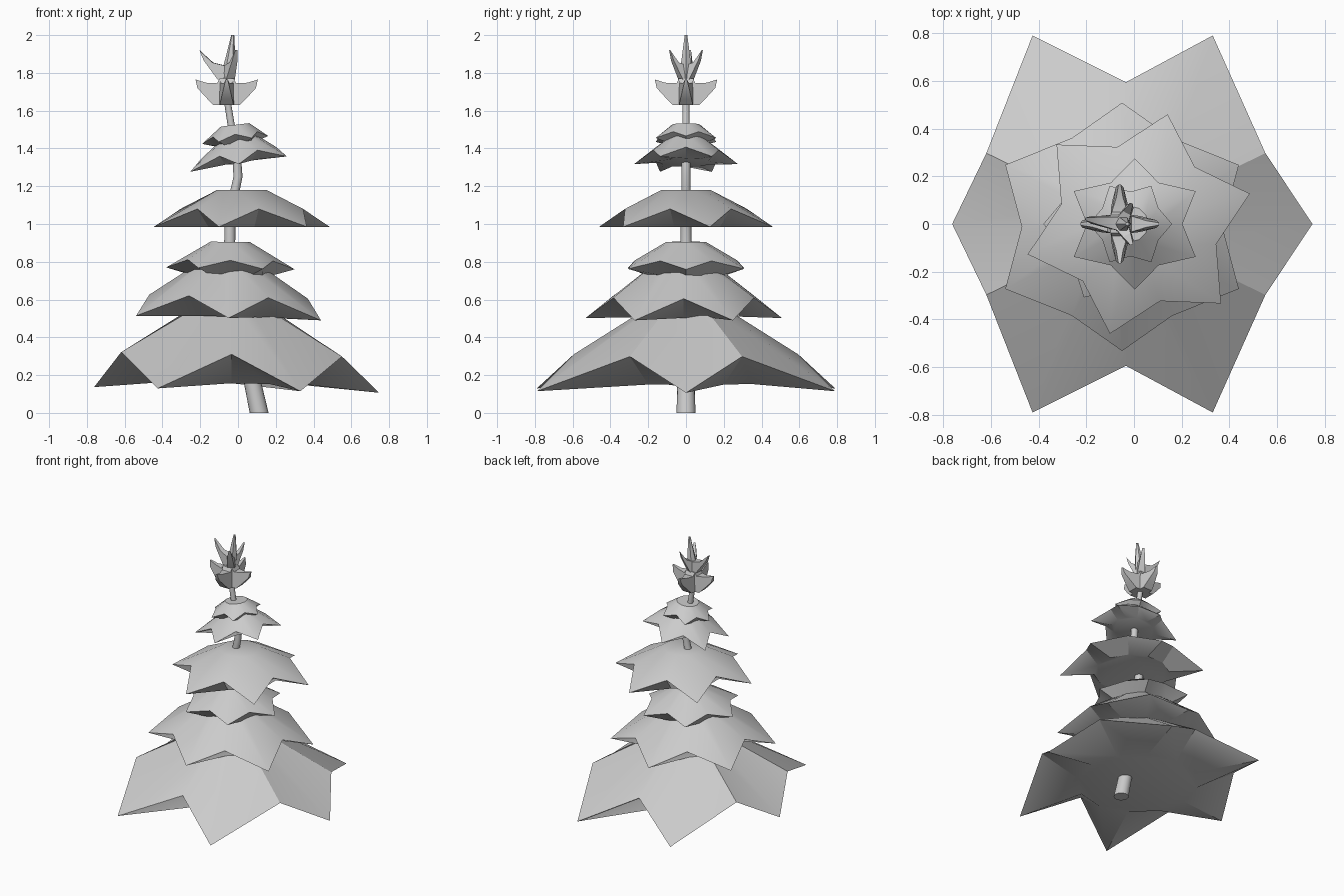
import bpy, bmesh, math
from mathutils import Vector

if "Cube" in bpy.data.objects:
    bpy.data.objects.remove(bpy.data.objects["Cube"])


def make(name, verts, faces):
    me = bpy.data.meshes.new(name)
    me.from_pydata(verts, [], faces)
    bm = bmesh.new()
    bm.from_mesh(me)
    bmesh.ops.recalc_face_normals(bm, faces=bm.faces)
    bm.to_mesh(me)
    bm.free()
    ob = bpy.data.objects.new(name, me)
    bpy.context.collection.objects.link(ob)
    bpy.ops.object.select_all(action='DESELECT')
    ob.select_set(True)
    bpy.context.view_layer.objects.active = ob
    bpy.ops.object.shade_smooth_by_angle(angle=math.radians(30))
    return ob


def loft(name, rings):
    """Skin equal-length rings and cap both ends."""
    n = len(rings[0])
    verts = [v for r in rings for v in r]
    faces = [(k * n + i, k * n + (i + 1) % n, (k + 1) * n + (i + 1) % n, (k + 1) * n + i)
             for k in range(len(rings) - 1) for i in range(n)]
    faces += [tuple(range(n)), tuple(range(len(verts) - n, len(verts)))]
    return make(name, verts, faces)


def bough_tier(name, cx, rot, tip, valley, top, base, slope=0.0, bend=0.0, cy=0.0):
    """Six-pointed skirt; tip and valley are (rx, ry, z), top and base are (r, z)."""
    def ring(kind):
        pts = []
        for i in range(12):
            a = math.radians(rot + 30 * i)
            shift = 0
            if kind == 'star':
                rx, ry, z = tip if i % 2 == 0 else valley
                shift = bend * math.cos(2 * a) if i % 2 == 0 else 0
            else:
                rx, z = kind
                ry = rx
            x = rx * math.cos(a) + shift
            pts.append((cx + x, cy + ry * math.sin(a), z + slope * x))
        return pts
    return loft(name, [ring(top), ring('star'), ring(base)])


def tube(name, path, sides=16):
    """Round tube through (x, z, radius) stations."""
    rings = []
    for x, z, r in path:
        rings.append([(x + r * math.cos(2 * math.pi * i / sides),
                       r * math.sin(2 * math.pi * i / sides), z) for i in range(sides)])
    return loft(name, rings)


def blade(name, cx, angle, profile, scale=1.0):
    """Tapered leaf from a side outline of (radius, z, half width)."""
    a = math.radians(angle)
    d, t = Vector((math.cos(a), math.sin(a), 0)), Vector((-math.sin(a), math.cos(a), 0))
    sides = [[Vector((cx, 0, z)) + d * r * scale + t * w * s for r, z, w in profile]
             for s in (-1, 1)]
    return loft(name, sides)


# Crooked trunk
tube("trunk", [(0.112, 0.0, 0.05), (0.075, 0.17, 0.046), (0.0, 0.5, 0.038),
               (-0.045, 0.85, 0.03), (-0.042, 1.0, 0.028), (-0.015, 1.18, 0.025),
               (0.0, 1.25, 0.024), (-0.005, 1.33, 0.023), (-0.037, 1.53, 0.019),
               (-0.058, 1.66, 0.018)])

# Skirts of boughs, bottom to top
bough_tier("bough_tier_1", -0.034, 0, (0.755, 0.912, 0.122), (0.675, 0.594, 0.31),
           (0.15, 0.59), (0.4, 0.157), -0.02, bend=0.027)
bough_tier("bough_tier_2", -0.05, 30, (0.565, 0.52, 0.502), (0.42, 0.43, 0.615),
           (0.13, 0.81), (0.28, 0.51), -0.025, cy=-0.012)
bough_tier("bough_tier_3", -0.04, 0, (0.34, 0.355, 0.765), (0.26, 0.27, 0.808),
           (0.105, 0.905), (0.2, 0.725), -0.015)
bough_tier("bough_tier_4", 0.02, 15.5, (0.483, 0.475, 0.985), (0.335, 0.335, 1.08),
           (0.135, 1.18), (0.25, 0.983))
bough_tier("bough_tier_5", 0.003, 30, (0.295, 0.275, 1.317), (0.2, 0.2, 1.375),
           (0.09, 1.46), (0.14, 1.325), 0.16)
bough_tier("bough_tier_6", -0.015, 0, (0.175, 0.185, 1.445), (0.135, 0.135, 1.475),
           (0.075, 1.525), (0.095, 1.42), 0.12)

# Upturned cup of four leaves
cup = [(0, 1.63, 0.04), (0.07, 1.63, 0.036), (0.1, 1.66, 0.03), (0.155, 1.72, 0.016),
       (0.165, 1.765, 0.005), (0.11, 1.748, 0.014), (0.05, 1.745, 0.033),
       (0.038, 1.77, 0.038), (0, 1.77, 0.038)]
for k in range(4):
    blade(f"cup_leaf_{k + 1}", -0.06, 90 * k, cup)

# Crown leaves and top spike
crown = [(0, 1.765, 0.028), (0.05, 1.765, 0.026), (0.125, 1.865, 0.016), (0.15, 1.92, 0.006),
         (0.08, 1.855, 0.018), (0, 1.835, 0.03)]
for k, (ang, s) in enumerate([(172, 1.0), (62, 0.65), (-62, 0.65)]):
    blade(f"crown_leaf_{k + 1}", -0.055, ang, crown, s)
tube("top_spike", [(-0.055, 1.765, 0.035), (-0.045, 1.84, 0.032), (-0.04, 1.88, 0.026),
                   (-0.028, 2.0, 0.008)], 6)
